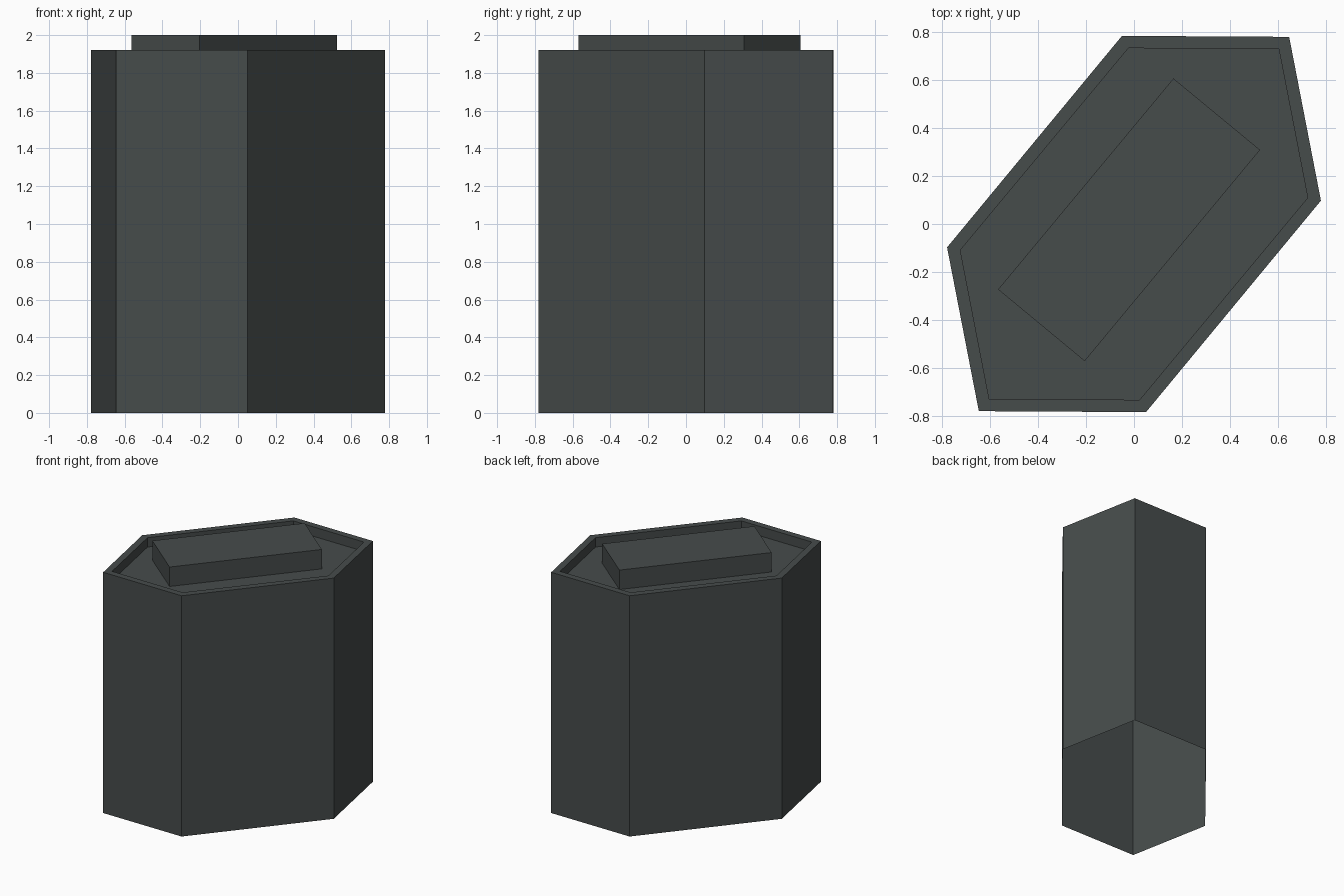
import bpy, bmesh

if "Cube" in bpy.data.objects:
    bpy.data.objects.remove(bpy.data.objects["Cube"])

# one dark slate colour for everything
mat = bpy.data.materials.new("dark_slate")
mat.diffuse_color = (0.062, 0.072, 0.071, 1.0)
mat.use_nodes = True
mat.node_tree.nodes["Principled BSDF"].inputs["Base Color"].default_value = mat.diffuse_color

RIM_Z, FLOOR_Z, TOP_Z = 1.92, 1.845, 2.0
half = [(0.05, -0.782), (0.777, 0.097), (0.645, 0.778)]
outer = half + [(-x, -y) for x, y in half]
half_in = [(0.023, -0.731), (0.722, 0.109), (0.602, 0.727)]
inner = half_in + [(-x, -y) for x, y in half_in]
block = [(-0.205, -0.57), (0.524, 0.308), (0.164, 0.605), (-0.565, -0.272)]


def build(name, rings):
    """Stack outlines (points, z), bridge them with quads, cap the last one."""
    bm = bmesh.new()
    loops = [[bm.verts.new((x, y, z)) for x, y in pts] for pts, z in rings]
    for a, b in zip(loops, loops[1:]):
        n = len(a)
        for i in range(n):
            j = (i + 1) % n
            bm.faces.new((a[i], a[j], b[j], b[i]))
    bm.faces.new(loops[-1])
    mesh = bpy.data.meshes.new(name)
    bm.to_mesh(mesh)
    bm.free()
    mesh.materials.append(mat)
    obj = bpy.data.objects.new(name, mesh)
    bpy.context.collection.objects.link(obj)
    return obj


# hexagonal shell, open underneath, with rim and recessed top
build("hexagonal_body", [(outer, 0.0), (outer, RIM_Z), (inner, RIM_Z), (inner, FLOOR_Z)])
# raised rectangular block standing in the recess
build("top_block", [(block, FLOOR_Z), (block, TOP_Z)])
